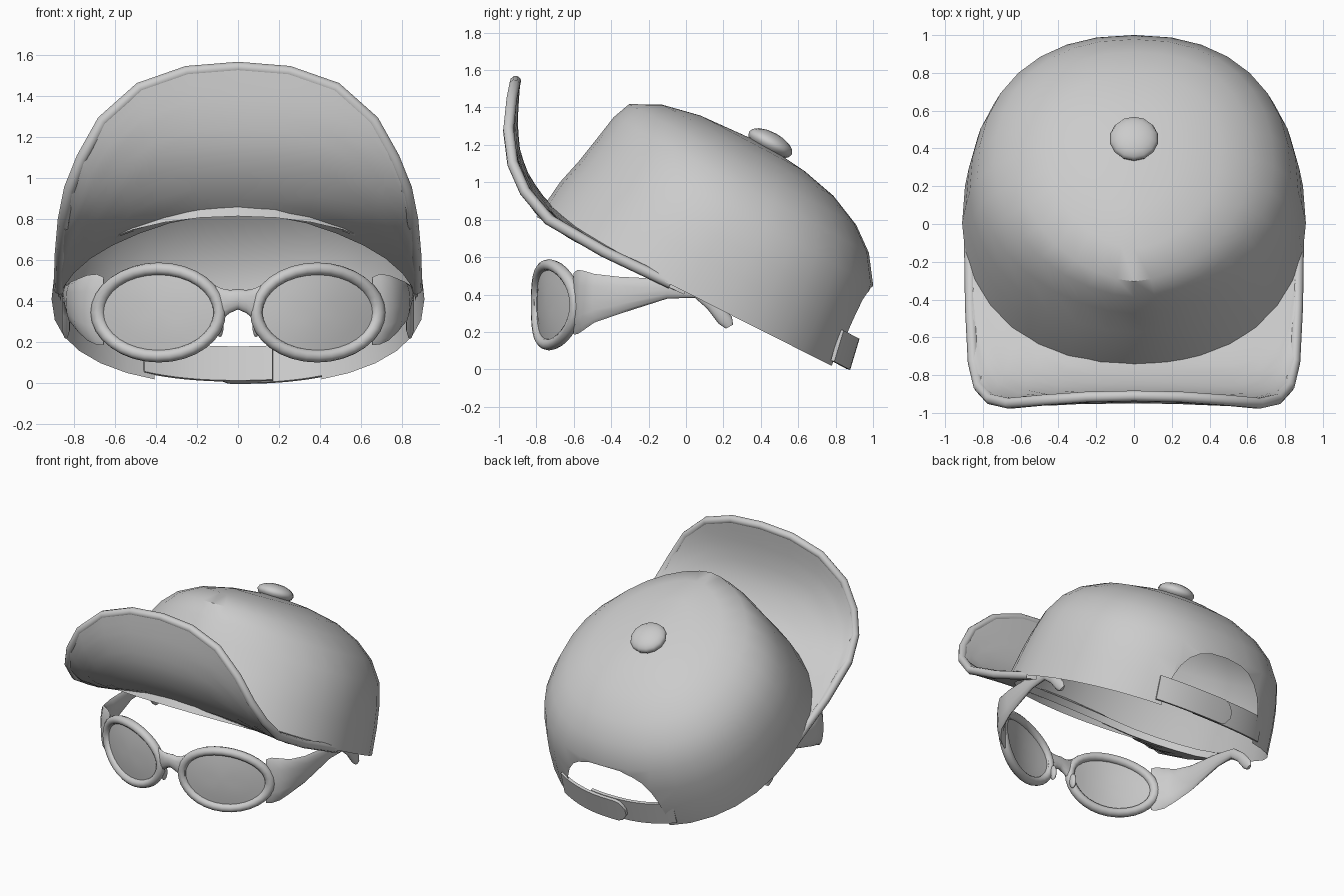
import bpy, bmesh, math
from mathutils import Vector

if "Cube" in bpy.data.objects:
    bpy.data.objects.remove(bpy.data.objects["Cube"])

grey = bpy.data.materials.new("plain_grey")
grey.use_nodes = True
COLOUR = (0.6, 0.6, 0.6, 1)
grey.diffuse_color = COLOUR
grey.node_tree.nodes["Principled BSDF"].inputs["Base Color"].default_value = COLOUR

TILT = math.radians(28)
ROUND = 0.88         # squareness of the back of the crown


def cap(x, b, u):
    """Cap coordinates (side, back, up) to world, with the cap tipped back."""
    c, s = math.cos(TILT), math.sin(TILT)
    return Vector((x, 0.025 + b * c + u * s, 0.45 - b * s + u * c))


def lerp(table, v):
    """Piecewise linear lookup in (key, value) pairs with rising keys."""
    for (a, p), (b, q) in zip(table, table[1:]):
        if v <= b:
            return p + (q - p) * max(0, v - a) / (b - a)
    return table[-1][1]


def power(v, p):
    return math.copysign(abs(v) ** p, v)


def grid(name, rows, ring=False, caps=False):
    """Mesh from rows of points; ring closes each row, caps fill the ends."""
    bm = bmesh.new()
    vs = [[bm.verts.new(p) for p in row] for row in rows]
    n = len(rows[0])
    for r, q in zip(vs, vs[1:]):
        for i in range(n if ring else n - 1):
            j = (i + 1) % n
            bm.faces.new((r[i], r[j], q[j], q[i]))
    if caps:
        bm.faces.new(vs[0])
        bm.faces.new(vs[-1])
    bmesh.ops.remove_doubles(bm, verts=bm.verts, dist=0.0005)
    bmesh.ops.recalc_face_normals(bm, faces=bm.faces)
    me = bpy.data.meshes.new(name)
    bm.to_mesh(me)
    bm.free()
    ob = bpy.data.objects.new(name, me)
    bpy.context.collection.objects.link(ob)
    return ob


def activate(ob):
    bpy.ops.object.select_all(action='DESELECT')
    bpy.context.view_layer.objects.active = ob
    ob.select_set(True)


def modify(ob, kind, **settings):
    """Add a modifier and apply it at once."""
    activate(ob)
    m = ob.modifiers.new(kind, kind)
    for k, v in settings.items():
        setattr(m, k, v)
    bpy.ops.object.modifier_apply(modifier=m.name)


def finish(ob, angle=40):
    activate(ob)
    ob.data.materials.clear()
    ob.data.materials.append(grey)
    bpy.ops.object.shade_smooth_by_angle(angle=math.radians(angle))


def loft(name, rings, sides=12):
    """Oval sections (x, y, z, half height, half thickness, lean) along a path."""
    pts = [Vector(r[:3]) for r in rings]
    rows = []
    for k, (x, y, z, h, t, lean) in enumerate(rings):
        along = pts[min(k + 1, len(pts) - 1)] - pts[max(k - 1, 0)]
        up = Vector((0, math.sin(lean), math.cos(lean)))
        out = along.cross(up).normalized()
        rows.append([pts[k] + up * h * math.cos(a) + out * t * math.sin(a)
                     for a in (i * math.tau / sides for i in range(sides))])
    finish(grid(name, rows, True, True), 60)


def ellipsoid(name, place, size, turn=0):
    bpy.ops.mesh.primitive_uv_sphere_add(segments=14, ring_count=8, location=place,
                                         rotation=(turn, 0, 0))
    ob = bpy.context.object
    ob.name, ob.scale = name, size
    finish(ob, 60)


# Crown: rings of (up, back, side, front) radii, with a slight ridge at the front
LEVELS = [(0, .94, .91, .90), (.16, .925, .89, .875), (.3, .9, .87, .84),
          (.46, .86, .83, .81), (.6, .76, .74, .785), (.7, .63, .62, .745),
          (.78, .45, .46, .59), (.825, .25, .25, .38), (.85, 0, 0, 0)]
rows = []
for up, back, side, front in LEVELS:
    row = []
    for i in range(32):
        a = i * math.tau / 32
        s, c = math.sin(a), math.cos(a)
        p = ROUND if c > 0 else min(0.97 + 0.35 * up, 1.18)
        sag = -0.025 - 0.04 * (0.5 - 0.5 * c) if up == 0 else 0
        row.append(cap(side * power(s, p), (back if c > 0 else front) * power(c, min(p, 1)),
                       up + sag))
    rows.append(row)
crown = grid("crown", rows, True)
modify(crown, 'SOLIDIFY', thickness=0.012, offset=-1)

# Arched opening at the back of the crown
arch = [(0.41 * power(math.cos(a), 0.75), -0.05 + 0.5 * power(math.sin(a), 0.85))
        for a in (i * math.tau / 28 for i in range(28))]
cutter = grid("opening_cutter", [[cap(x, b, u) for x, u in arch] for b in (0.4, 1.3)], True, True)
cutter.hide_render = True
modify(crown, 'BOOLEAN', operation='DIFFERENCE', solver='EXACT', object=cutter)
bpy.data.objects.remove(cutter)

# Keep only the outer skin of the crown
bm = bmesh.new()
bm.from_mesh(crown.data)
inner = [f for f in bm.faces
         if f.normal.dot(f.calc_center_median() - cap(0, 0, 0.1)) < 0.3]
bmesh.ops.delete(bm, geom=inner, context='FACES')
bm.to_mesh(crown.data)
bm.free()
finish(crown)

# Button on top
ellipsoid("top_button", cap(0, 0.02, 0.87), (0.13, 0.13, 0.06), -TILT)

# Brim: sheet between the crown rim and a rounded outline, bent up and arched across
BEND = [(.40, .05), (.56, -.3), (.71, -.6), (.83, -.78), (1.0, -.9),
        (1.15, -.955), (1.3, -.97), (1.42, -.965), (1.55, -.955)]
HEIGHT = sorted((y, z) for z, y in BEND[:7])
EDGE = [(0, 1.54), (.25, 1.52), (.48, 1.44), (.66, 1.28), (.76, 1.1), (.82, .95),
        (.85, .8), (.865, .63), (.87, .46)]
half = []
for k, (x_out, z_out) in enumerate(EDGE):
    a = math.radians(90) * k / (len(EDGE) - 1)
    x_in = 0.87 * math.sin(a)
    z_in = lerp(HEIGHT, -0.75 * math.cos(a))
    strip = []
    for j in range(11):
        t = j / 10
        x, z = x_in + (x_out - x_in) * t, z_in + (z_out - z_in) * t
        lean = lerp([(0.7, 1.05), (1.15, 0)], z)
        rise = 0.045 * max(0, 1 - (x / 0.86) ** 2)
        strip.append(Vector((x, lerp(BEND, z) + rise * math.cos(lean), z + rise * math.sin(lean))))
    half.append(strip)
strips = [[Vector((-p.x, p.y, p.z)) for p in s] for s in half[:0:-1]] + half
brim = grid("brim", strips)
modify(brim, 'SOLIDIFY', thickness=0.05, offset=0)
finish(brim, 60)

# Rounded piping along the brim edge
curve = bpy.data.curves.new("brim_piping", 'CURVE')
curve.dimensions = '3D'
curve.bevel_depth, curve.bevel_resolution = 0.03, 2
line = curve.splines.new('POLY')
line.points.add(len(strips) - 1)
for point, strip in zip(line.points, strips):
    point.co = (*strip[-1], 1)
piping = bpy.data.objects.new("brim_piping", curve)
bpy.context.collection.objects.link(piping)
activate(piping)
bpy.ops.object.convert(target='MESH')
finish(bpy.context.object, 60)


# Closing strap: two overlapping bands, the outer one with a round end
def strap(name, x0, x1, reach, round_end):
    rows = []
    for i in range(17):
        x = x0 + (x1 - x0) * i / 16
        b = reach * (1 - abs(x / 0.91) ** 2.25) ** 0.44
        near = max(0, 1 - abs(x1 - x) / 0.08) if round_end else 0
        h = 0.085 * math.sqrt(max(0.08, 1 - near ** 2))
        rows.append([cap(x, b - 0.2 * k * h, 0.083 + k * h) for k in (-1, 0, 1)])
    ob = grid(name, rows)
    modify(ob, 'SOLIDIFY', thickness=0.022, offset=0)
    finish(ob)


strap("strap_inner", -0.46, 0.17, 0.915, False)
strap("strap_outer", 0.46, -0.12, 0.938, True)


# Glasses
def wrap(x):
    return -0.80 + 0.45 * x * x


def oval(cx, rx, rz, n, bulge=0):
    return [Vector((cx + rx * math.cos(a), wrap(cx + rx * math.cos(a)) - bulge,
                    0.345 + rz * math.sin(a))) for a in (i * math.tau / n for i in range(n))]


for side, s in (("left", 1), ("right", -1)):
    cx = s * 0.387
    # rim: round tube swept around the lens
    rows = []
    for i, p in enumerate(oval(cx, 0.297, 0.213, 32)):
        a = i * math.tau / 32
        out = Vector((math.cos(a), 0.9 * p.x * math.cos(a), math.sin(a)))
        back = Vector((-0.9 * p.x, 1, 0)).normalized()
        rows.append([p + out * 0.031 * math.cos(b) + back * 0.034 * math.sin(b)
                     for b in (j * math.tau / 10 for j in range(10))])
    finish(grid(side + "_rim", rows + rows[:1], True), 80)
    # slightly domed lens
    lens = grid(side + "_lens", [oval(cx, 0.285 * f, 0.205 * f, 32, 0.016 * (1 - f * f))
                                 for f in (1, 0.7, 0.35, 0)], True)
    modify(lens, 'SOLIDIFY', thickness=0.008, offset=0)
    finish(lens)
    # temple arm: tall at the hinge, tapering to a hooked tip
    loft(side + "_temple", [(s * x, y, z, h, t, lean) for x, y, z, h, t, lean in (
        (.655, -.60, .352, .165, .006, 0), (.69, -.58, .36, .172, .022, 0),
        (.735, -.55, .368, .16, .028, 0), (.78, -.49, .38, .13, .028, 0),
        (.815, -.36, .395, .10, .025, 0), (.835, -.1, .43, .052, .02, 0),
        (.84, .06, .415, .035, .02, .4), (.84, .145, .345, .038, .02, 1),
        (.84, .21, .262, .04, .02, 1.1), (.84, .232, .228, .022, .01, 1.1))])
    # nose pad
    ellipsoid(side + "_nose_pad", (s * 0.088, -0.76, 0.28), (0.018, 0.03, 0.055))

loft("bridge", [(x, wrap(x), 0.375 + 0.035 * (1 - abs(x) / 0.12), 0.05 + 4 * x * x,
                 0.03 - 0.8 * x * x, 0)
                for x in (-0.12, -0.08, -0.04, 0, 0.04, 0.08, 0.12)])
